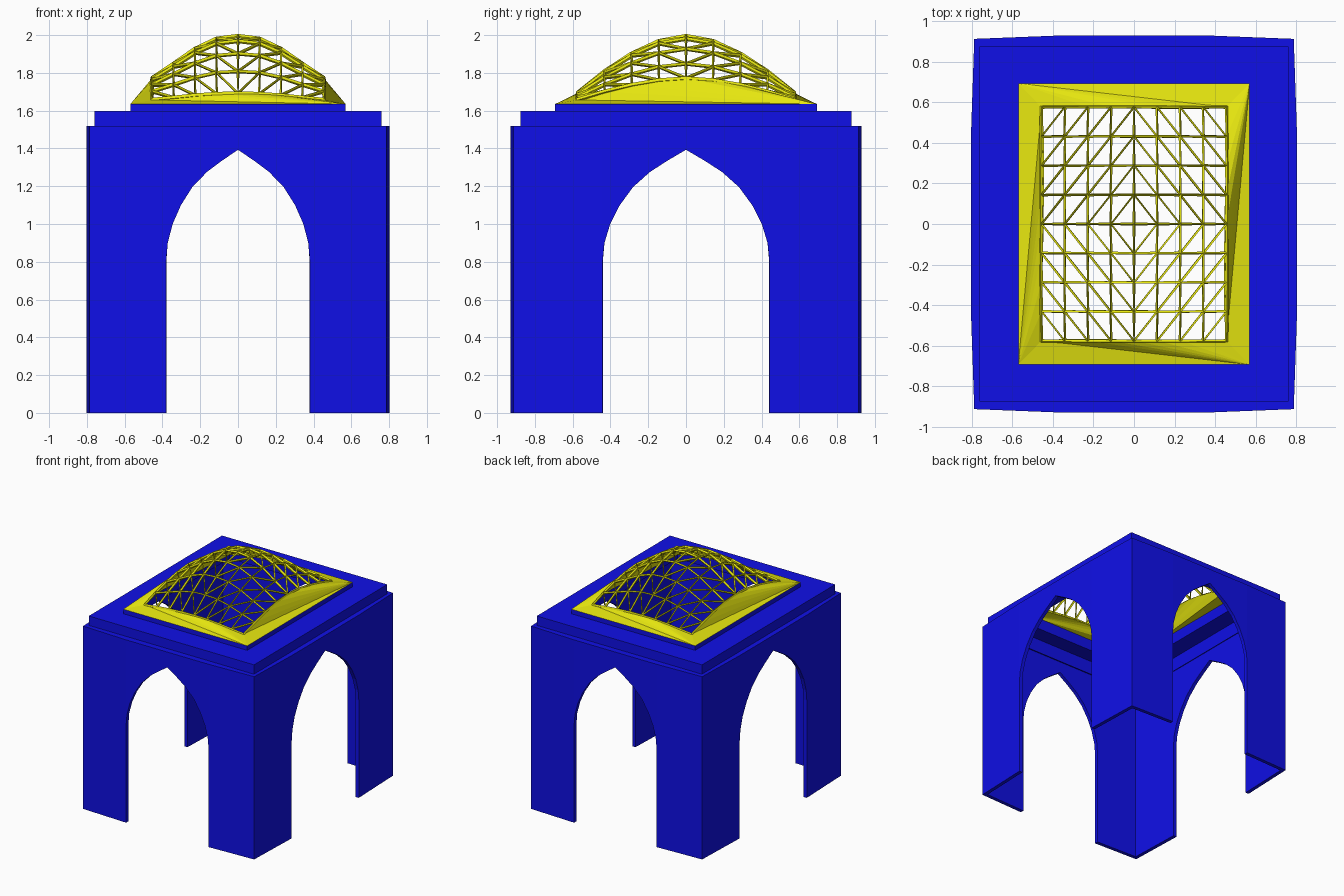
import bpy, bmesh
from mathutils import Vector

if "Cube" in bpy.data.objects:
    bpy.data.objects.remove(bpy.data.objects["Cube"])


def material(name, rgb):
    m = bpy.data.materials.new(name)
    m.diffuse_color = (*rgb, 1)
    m.use_nodes = True
    m.node_tree.nodes["Principled BSDF"].inputs["Base Color"].default_value = m.diffuse_color
    return m


BLUE = material("blue", (0.005, 0.005, 0.8))
YELLOW = material("yellow", (0.8, 0.8, 0.005))


def finish(name, bm, mat, thickness=0.0):
    """Weld, orient outwards, make the object and thicken it inwards."""
    bmesh.ops.remove_doubles(bm, verts=bm.verts, dist=0.0005)
    bmesh.ops.recalc_face_normals(bm, faces=bm.faces)
    focus = Vector((0, 0, 0.7))
    if sum((f.calc_center_median() - focus).dot(f.normal) * f.calc_area() for f in bm.faces) < 0:
        bmesh.ops.reverse_faces(bm, faces=bm.faces)
    me = bpy.data.meshes.new(name)
    bm.to_mesh(me)
    bm.free()
    me.materials.append(mat)
    ob = bpy.data.objects.new(name, me)
    bpy.context.collection.objects.link(ob)
    if thickness:
        s = ob.modifiers.new("thickness", 'SOLIDIFY')
        s.thickness = thickness
        s.offset = -1
        s.use_even_offset = True
    return ob


# Four slightly bowed walls, each with a pointed arch
CX, CY, TOP, BOW = 0.787, 0.912, 1.52, 0.016
ARCH = [(0.38, 0.81), (0.372, 0.90), (0.346, 1.0), (0.302, 1.10),
        (0.242, 1.195), (0.165, 1.275), (0.085, 1.335), (0, 1.393)]
bm = bmesh.new()


def wall_half(half_width, depth, scale, side, facing, along_x):
    def p(u, z):
        d = depth + (0 if u == half_width else BOW)
        xy = (side * u, facing * d) if along_x else (facing * d, side * u)
        return bm.verts.new((*xy, z))
    a = ARCH[0][0] * scale
    bm.faces.new([p(half_width, 0), p(a, 0), p(a, ARCH[0][1]), p(a, TOP), p(half_width, TOP)])
    for (u0, z0), (u1, z1) in zip(ARCH, ARCH[1:]):
        bm.faces.new([p(u0 * scale, z0), p(u1 * scale, z1), p(u1 * scale, TOP), p(u0 * scale, TOP)])


for side in (-1, 1):
    for facing in (-1, 1):
        wall_half(CX, CY, 1.0, side, facing, True)
        wall_half(CY, CX, 1.16, side, facing, False)
finish("arched_walls", bm, BLUE, 0.03)

# Stepped hollow roof: rectangular loops joined in sequence
bm = bmesh.new()
STEPS = [(0.785, 0.91, 1.519), (0.76, 0.875, 1.519), (0.76, 0.875, 1.597),
         (0.57, 0.693, 1.597), (0.57, 0.693, 1.634), (0.545, 0.668, 1.634)]
loops = [[bm.verts.new((sx * x, sy * y, z)) for sx, sy in ((-1, -1), (1, -1), (1, 1), (-1, 1))]
         for x, y, z in STEPS]
for lo, hi in zip(loops, loops[1:]):
    for i in range(4):
        j = (i + 1) % 4
        bm.faces.new([lo[i], lo[j], hi[j], hi[i]])
finish("stepped_roof", bm, BLUE, 0.025)

# Dome surface: product of one height profile per axis
XS, YS, BASE, RISE = 0.1138, 0.1438, 1.635, 0.36
FX = [1, 0.96, 0.81, 0.59, 0.38]
GY = [1, 0.925, 0.74, 0.48, 0.16]


def dome(i, j):
    return (i * XS, j * YS, BASE + RISE * FX[abs(i)] * GY[abs(j)])


# Open lattice: triangulated grid, mirrored per quadrant, turned to bars
bm = bmesh.new()
for sx in (-1, 1):
    for sy in (-1, 1):
        for i in range(4):
            for j in range(4):
                a, b, c, d = [bm.verts.new(dome(sx * u, sy * v))
                              for u, v in ((i, j), (i + 1, j), (i + 1, j + 1), (i, j + 1))]
                bm.faces.new([a, b, d])
                bm.faces.new([b, c, d])
lattice = finish("dome_lattice", bm, YELLOW)
w = lattice.modifiers.new("bars", 'WIREFRAME')
w.thickness = 0.023
w.use_even_offset = False
w.use_boundary = True

# Solid dome border: each side fans from an outer corner to the lattice edge
bm = bmesh.new()
corners = [(-0.57, -0.693, BASE), (-0.57, 0.693, BASE), (0.57, 0.693, BASE), (0.57, -0.693, BASE)]
R = range(-4, 5)
edges = [[dome(-4, k) for k in R], [dome(k, 4) for k in R],
         [dome(4, -k) for k in R], [dome(-k, -4) for k in R]]
for s in range(4):
    here, after = corners[s], corners[(s + 1) % 4]
    for p, q in zip(edges[s], edges[s][1:]):
        bm.faces.new([bm.verts.new(v) for v in (here, p, q)])
    bm.faces.new([bm.verts.new(v) for v in (here, edges[s][-1], after)])
border = finish("dome_border", bm, YELLOW, 0.012)
border.modifiers["thickness"].use_even_offset = False
